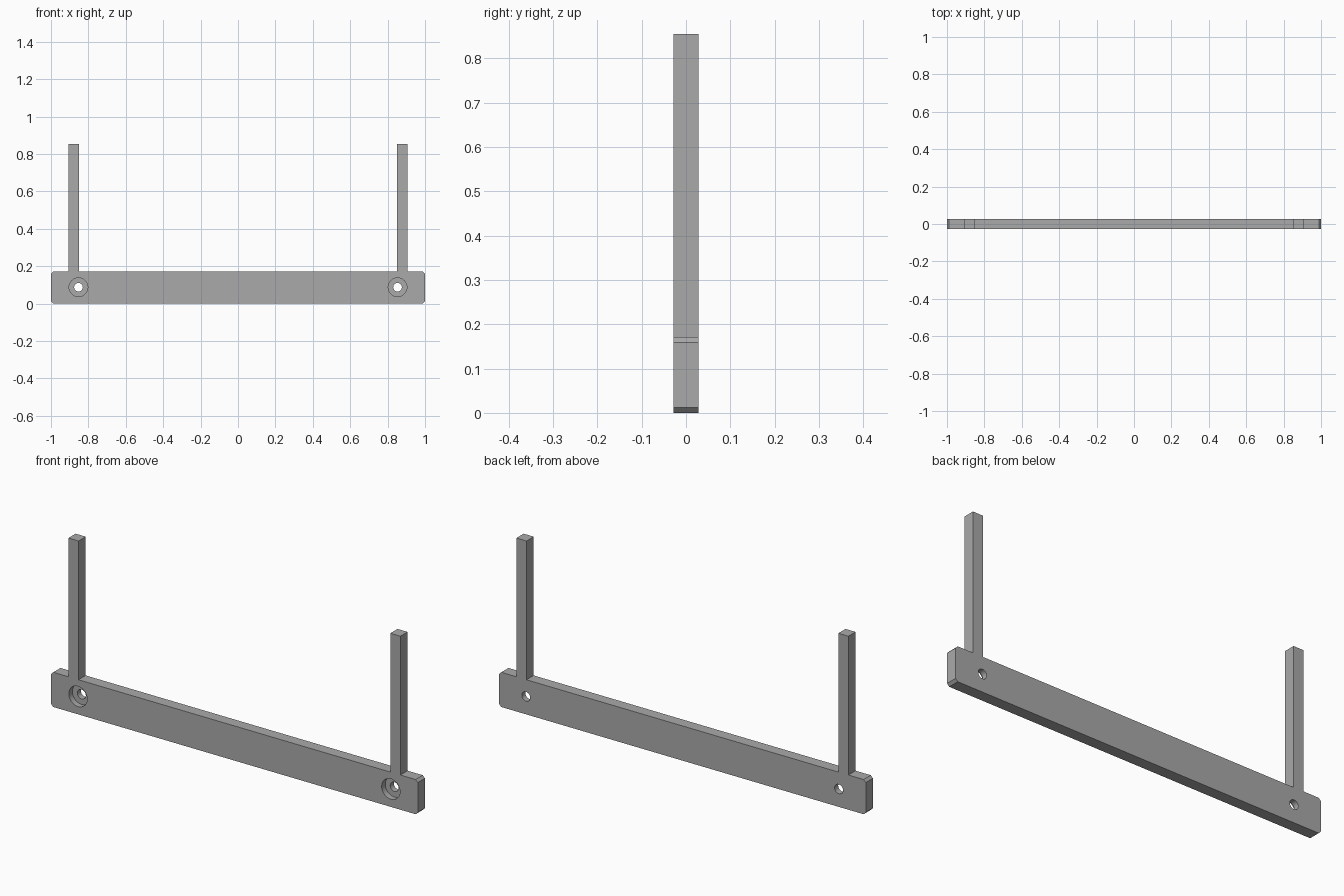
import bpy
import bmesh
from math import pi
from mathutils import Matrix

cube = bpy.data.objects.get("Cube")
if cube:
    bpy.data.objects.remove(cube, do_unlink=True)

HALF_Y = 0.028
BAR_TOP = 0.171
CHAMFER = 0.012
HOLE_X, HOLE_Z = 0.853, 0.088

grey = bpy.data.materials.new("plain grey")
grey.use_nodes = True
colour = (0.4, 0.4, 0.4, 1)
grey.diffuse_color = colour
grey.node_tree.nodes["Principled BSDF"].inputs["Base Color"].default_value = colour


def make_object(name, bm):
    mesh = bpy.data.meshes.new(name)
    bm.to_mesh(mesh)
    bm.free()
    mesh.materials.append(grey)
    obj = bpy.data.objects.new(name, mesh)
    bpy.context.collection.objects.link(obj)
    return obj


def make_cutter(name, x, radius, y0, y1, sides):
    """Cylinder along y, used to cut a hole."""
    bm = bmesh.new()
    place = Matrix.Translation((x, (y0 + y1) / 2, HOLE_Z)) @ Matrix.Rotation(pi / 2, 4, "X")
    bmesh.ops.create_cone(bm, cap_ends=True, segments=sides, radius1=radius,
                          radius2=radius, depth=y1 - y0, matrix=place)
    obj = make_object(name, bm)
    obj.hide_render = True
    return obj


# Bar and both uprights: half outline, mirrored and extruded
half = [(1 - CHAMFER, 0), (1, CHAMFER), (1, BAR_TOP - CHAMFER), (1 - CHAMFER, BAR_TOP),
        (0.905, BAR_TOP), (0.905, 0.855), (0.85, 0.855), (0.85, BAR_TOP)]
outline = half + [(-x, z) for x, z in reversed(half)]
bm = bmesh.new()
face = bm.faces.new([bm.verts.new((x, -HALF_Y, z)) for x, z in outline])
result = bmesh.ops.extrude_face_region(bm, geom=[face])
moved = [v for v in result["geom"] if isinstance(v, bmesh.types.BMVert)]
bmesh.ops.translate(bm, vec=(0, 2 * HALF_Y, 0), verts=moved)
bmesh.ops.recalc_face_normals(bm, faces=bm.faces)
frame = make_object("bar_with_uprights", bm)

# Counterbored screw holes, recessed from the front
cutters = []
for side, x in (("left", HOLE_X), ("right", -HOLE_X)):
    cutters.append(make_cutter(side + "_screw_hole", x, 0.023, -0.1, 0.1, 32))
    cutters.append(make_cutter(side + "_counterbore", x, 0.05, -0.1, 0, 48))
bpy.context.view_layer.objects.active = frame
frame.select_set(True)
for cutter in cutters:
    cut = frame.modifiers.new(cutter.name, "BOOLEAN")
    cut.operation = "DIFFERENCE"
    cut.solver = "EXACT"
    cut.object = cutter
    bpy.ops.object.modifier_apply(modifier=cut.name)
    bpy.data.objects.remove(cutter, do_unlink=True)

bpy.ops.object.shade_smooth_by_angle(angle=pi / 6)
